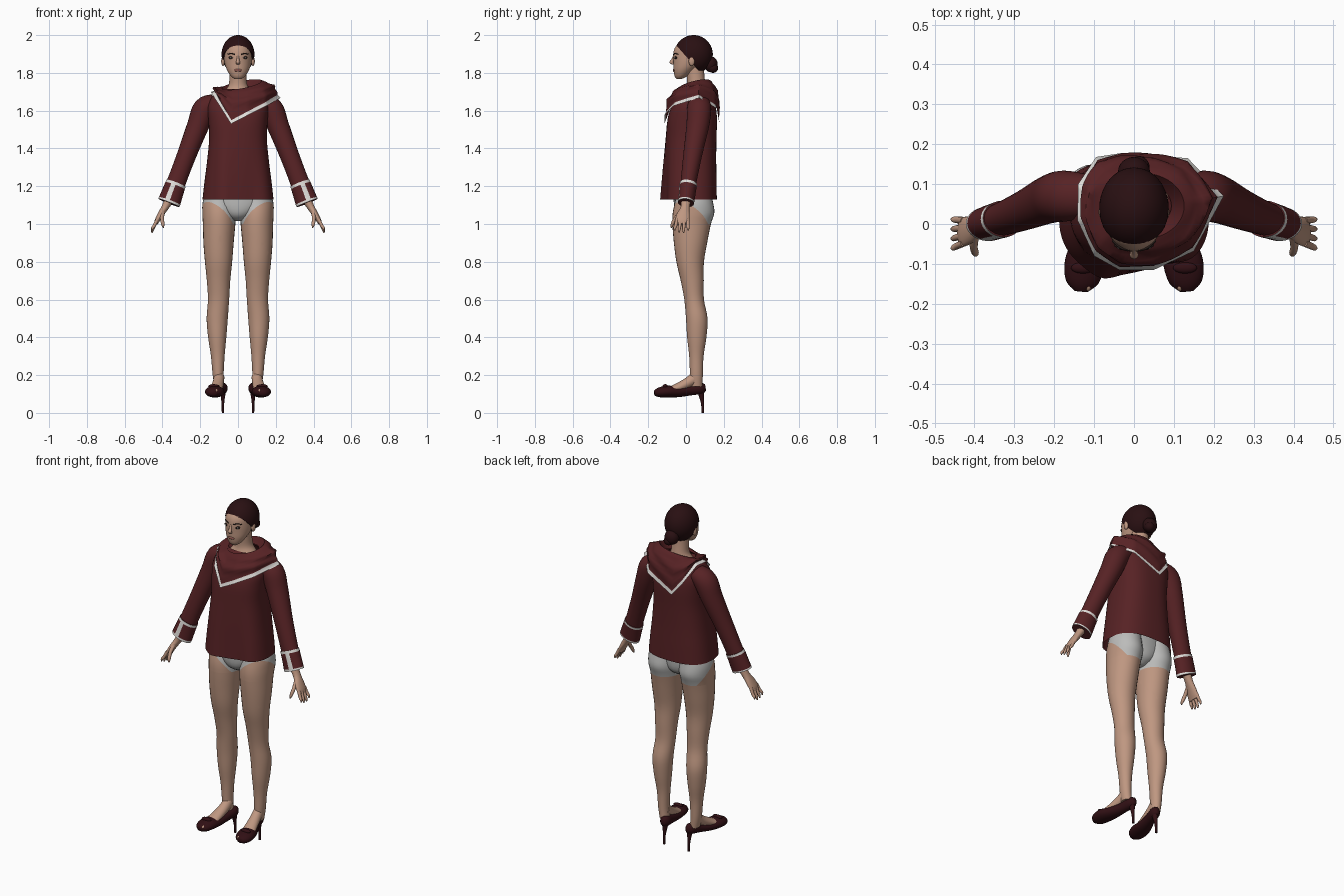
import bpy, bmesh, math
from mathutils import Vector, Matrix

cube = bpy.data.objects.get("Cube")
if cube:
    bpy.data.objects.remove(cube)


def material(name, r, g, b):
    m = bpy.data.materials.new(name)
    m.diffuse_color = (r, g, b, 1)
    m.use_nodes = True
    node = next(n for n in m.node_tree.nodes if n.type == "BSDF_PRINCIPLED")
    node.inputs["Base Color"].default_value = (r, g, b, 1)
    node.inputs["Roughness"].default_value = 0.8
    return m


SKIN = material("skin", .52, .31, .22)
WOOL = material("maroon wool", .095, .016, .018)
TRIM = material("white trim", .75, .73, .7)
COTTON = material("grey cotton", .5, .5, .49)
HAIR = material("dark hair", .022, .005, .006)
LEATHER = material("dark leather", .03, .005, .007)
LIP = material("lip", .3, .11, .09)
DARK = material("eye dark", .02, .012, .01)


def finish(bm, name, mats, mirror=False, sharp=60):
    """Turn a bmesh into a smooth object, mirrored across x if asked."""
    bmesh.ops.recalc_face_normals(bm, faces=bm.faces)
    mesh = bpy.data.meshes.new(name)
    bm.to_mesh(mesh)
    bm.free()
    for m in mats:
        mesh.materials.append(m)
    for p in mesh.polygons:
        p.use_smooth = True
    mesh.set_sharp_from_angle(angle=math.radians(sharp))
    ob = bpy.data.objects.new(name, mesh)
    bpy.context.collection.objects.link(ob)
    if mirror:
        ob.modifiers.new("mirror", "MIRROR").use_mirror_merge = False
    return ob


def smooth(st, sub):
    """Catmull-Rom curve through the stations."""
    out = []
    for i in range(len(st) - 1):
        a, b, c, d = st[max(i - 1, 0)], st[i], st[i + 1], st[min(i + 2, len(st) - 1)]
        for k in range(sub):
            t = k / sub
            out.append([.5 * (2 * q + (r - p) * t + (2 * p - 5 * q + 4 * r - s) * t * t
                              + (3 * q - p - 3 * r + s) * t ** 3) for p, q, r, s in zip(a, b, c, d)])
    return out + [list(st[-1])]


def skin_rings(bm, rings, pick=None, caps=True):
    """Join closed rings of points with quads."""
    vs = [[bm.verts.new(p) for p in ring] for ring in rings]
    n = len(vs[0])
    for i in range(len(vs) - 1):
        for j in range(n):
            k = (j + 1) % n
            f = bm.faces.new((vs[i][j], vs[i][k], vs[i + 1][k], vs[i + 1][j]))
            f.material_index = pick(i, j) if pick else 0
    if caps:
        bm.faces.new(vs[0])
        bm.faces.new(vs[-1])


def loft(st, ref=(0, 1, 0), flat=False, seg=28, sub=4, power=2, pick=None, caps=True):
    """Loft of (x, y, z, half width, half depth) stations."""
    pts = smooth(st, sub)
    centres = [Vector(p[:3]) for p in pts]
    rings = []
    for i, p in enumerate(pts):
        t = centres[min(i + 1, len(pts) - 1)] - centres[max(i - 1, 0)]
        t = Vector((0, 0, 1)) if flat else t.normalized()
        v = Vector(ref)
        v = (v - t * v.dot(t)).normalized()
        u = v.cross(t)
        ring = []
        for j in range(seg):
            a = math.tau * j / seg
            c, s = (math.copysign(abs(w) ** (2 / power), w) for w in (math.cos(a), math.sin(a)))
            ring.append(centres[i] + u * c * max(p[3], .002) + v * s * max(p[4], .002))
        rings.append(ring)
    bm = bmesh.new()
    skin_rings(bm, rings, pick, caps)
    return bm


def ball(name, mat, centre, radii, mirror=False):
    bm = bmesh.new()
    bmesh.ops.create_uvsphere(bm, u_segments=24, v_segments=16, radius=1,
                              matrix=Matrix.Translation(centre) @ Matrix.Diagonal((*radii, 1)))
    return finish(bm, name, [mat], mirror)


# Legs and pelvis, with the briefs cut in along slanted leg lines
def cut_briefs(bm):
    for co, no in (((0, 0, .962), (-.833, .72, 1)), ((0, 0, .962), (.833, .72, 1)), ((0, 0, 1), (0, 0, 1))):
        bmesh.ops.bisect_plane(bm, geom=bm.verts[:] + bm.edges[:] + bm.faces[:], plane_co=co, plane_no=no)
    for f in bm.faces:
        c = f.calc_center_median()
        f.material_index = int(c.z > max(1, .962 + .833 * abs(c.x) - .72 * c.y))
    return bm


leg = loft([(.09, .04, 1.2, .07, .085), (.1, .042, 1.12, .086, .1), (.1, .04, 1.06, .089, .11),
            (.1, .03, 1, .086, .102), (.103, .024, .9, .08, .088), (.103, .022, .8, .072, .073),
            (.103, .033, .7, .062, .061), (.103, .043, .6, .056, .052), (.11, .057, .5, .056, .057),
            (.11, .057, .4, .048, .051), (.107, .055, .3, .036, .038), (.105, .055, .2, .029, .034),
            (.098, .055, .14, .026, .032)], flat=True)
finish(cut_briefs(leg), "legs", [SKIN, COTTON], True)
pelvis = loft([(0, .03, 1.015, .025, .04), (0, .03, 1.05, .09, .085), (0, .03, 1.13, .165, .095),
               (0, .03, 1.3, .13, .085)], flat=True)
finish(cut_briefs(pelvis), "pelvis", [SKIN, COTTON])

# Feet and open-toed heeled shoes
foot = loft([(.1, .055, .19, .028, .034), (.104, .015, .163, .029, .028), (.113, -.04, .135, .034, .024),
             (.122, -.09, .118, .04, .018)], ref=(0, 0, 1))
finish(foot, "feet", [SKIN], True)
shoe = loft([(.078, .102, .135, .012, .018), (.082, .078, .131, .028, .03), (.094, .02, .12, .03, .028),
             (.111, -.045, .112, .042, .029), (.124, -.1, .113, .05, .031), (.13, -.145, .108, .041, .025),
             (.132, -.168, .105, .018, .013)], ref=(0, 0, 1))
finish(shoe, "shoes", [LEATHER], True)
heel = loft([(.08, .089, 0, .006, .006), (.08, .087, .05, .007, .008), (.08, .08, .1, .014, .016),
             (.081, .075, .13, .025, .026)], flat=True, seg=16)
finish(heel, "heels", [LEATHER], True)
for i in range(3):
    ball(f"toe_{i + 1}", SKIN, (.115 + .015 * i, -.155 + .003 * i, .116), (.008, .013, .01), True)
ball("shoe_bow", LEATHER, (.128, -.11, .141), (.03, .014, .011), True)

# Sweater body, flaring to a hem with a soft fold
body = loft([(0, .025, 1.13, .188, .138), (0, .025, 1.22, .178, .137), (0, .025, 1.33, .164, .135),
             (0, .028, 1.45, .153, .133), (0, .033, 1.55, .157, .131), (0, .04, 1.62, .16, .117),
             (0, .05, 1.68, .135, .085), (0, .055, 1.715, .085, .06)],
            flat=True, seg=64, power=2.6, caps=False)
for v in body.verts:
    w = min(max((1.55 - v.co.z) / .42, 0), 1)
    if v.co.y < .02:
        v.co.y -= w * (.035 * math.exp(-((v.co.x + .08) / .05) ** 2) + .006 * math.cos(40 * v.co.x))
finish(body, "sweater_body", [WOOL])

# Sleeves and trimmed cuffs
sleeve = loft([(.12, .07, 1.645, .045, .055), (.175, .07, 1.61, .063, .064), (.212, .062, 1.52, .058, .06),
               (.27, .036, 1.37, .051, .05), (.325, .014, 1.225, .05, .042), (.362, .001, 1.125, .055, .038)])
finish(sleeve, "sleeves", [WOOL], True)


def cuff_colour(i, j):
    front_strip = 19 <= j <= 20
    return int(i in (0, 4) or front_strip)


cuff = loft([(.328, .013, 1.215, .054, .046), (.333, .011, 1.202, .055, .046), (.342, .008, 1.178, .056, .045),
             (.352, .005, 1.15, .058, .044), (.362, .001, 1.122, .06, .043), (.366, 0, 1.112, .06, .043)],
            sub=1, pick=cuff_colour)
finish(cuff, "cuffs", [WOOL, TRIM], True)

# Draped lopsided collar: pointed lower edge, rolled neck edge
EDGE = [(-.037, -.115, 1.53), (.05, -.115, 1.575), (.15, -.068, 1.625), (.225, .07, 1.668), (.135, .165, 1.61),
        (-.03, .178, 1.53), (-.095, .168, 1.61), (-.14, .1, 1.7), (-.142, .01, 1.695), (-.1, -.08, 1.63)]
lower = []
for i, p in enumerate(EDGE):
    q = Vector(EDGE[(i + 1) % len(EDGE)])
    lower += [Vector(p).lerp(q, k / 8) for k in range(8)]
hub = Vector((.02, .045, 0))
rows = []
for p in lower:
    a = math.atan2(p.y - hub.y, p.x - hub.x)
    out = Vector((math.cos(a), math.sin(a), 0))

    def neck(scale, drop):
        return hub + Vector((.115 * scale * out.x, .09 * scale * out.y,
                             1.735 + .02 * out.x + .02 * out.y - drop))

    top = neck(1, 0)
    start = p + (top - p).normalized() * .022
    line = [p, start]
    for k in range(1, 9):
        t = k / 9
        fold = .006 * math.sin(t * 14 + 3 * a) * math.sin(math.pi * t)
        line.append(start.lerp(top, t) + (out + Vector((0, 0, .5))) * (.02 * math.sin(math.pi * t) + fold))
    rows.append(line + [top, neck(.92, -.003), neck(.8, .015), neck(.64, .035)])
collar = bmesh.new()
skin_rings(collar, list(zip(*rows)), lambda i, j: int(i == 0), caps=False)
finish(collar, "collar", [WOOL, TRIM])

# Hands
palm = loft([(.362, .001, 1.13, .024, .026), (.388, -.005, 1.085, .019, .024), (.41, -.014, 1.05, .016, .034),
             (.428, -.02, 1.018, .013, .037), (.435, -.02, 1, .009, .032)], seg=20)
finish(palm, "palms", [SKIN], True)
for i in range(4):
    y = -.048 + .019 * i
    reach = (.012, .002, 0, .012)[i]
    finger = loft([(.427, y, 1.025, .009, .009), (.444, y * 1.15, .99, .0085, .0085),
                   (.453, y * 1.25, .967 + reach, .007, .007), (.455, y * 1.25, .953 + reach, .003, .003)], seg=12)
    finish(finger, f"finger_{i + 1}", [SKIN], True)
thumb = loft([(.398, -.022, 1.07, .012, .012), (.402, -.055, 1.03, .01, .01), (.398, -.072, 1, .009, .009),
              (.395, -.078, .98, .003, .003)], seg=12)
finish(thumb, "thumbs", [SKIN], True)

# Neck and head
neck_mesh = loft([(0, .05, 1.66, .11, .07), (0, .053, 1.7, .075, .058), (0, .055, 1.735, .05, .049),
                  (0, .05, 1.79, .045, .047), (0, .045, 1.85, .045, .05)], flat=True)
finish(neck_mesh, "neck", [SKIN])
head = loft([(0, -.037, 1.767, .018, .012), (0, -.026, 1.783, .038, .034), (0, -.01, 1.815, .058, .056),
             (0, .01, 1.85, .07, .077), (0, .025, 1.89, .075, .093), (0, .03, 1.93, .074, .09),
             (0, .035, 1.965, .055, .066), (0, .035, 1.99, .015, .02)], flat=True, seg=40)
finish(head, "head", [SKIN])
nose = loft([(0, -.062, 1.893, .006, .006), (0, -.07, 1.873, .007, .007), (0, -.077, 1.856, .011, .011),
             (0, -.07, 1.845, .009, .007)], flat=True, seg=16)
finish(nose, "nose", [SKIN])
ball("ears", SKIN, (.079, .03, 1.862), (.01, .016, .025), True)
ball("lips", LIP, (0, -.062, 1.814), (.021, .008, .008))
ball("eye_rims", DARK, (.033, -.0525, 1.881), (.017, .008, .008), True)
ball("eyeballs", TRIM, (.033, -.0545, 1.88), (.012, .0085, .005), True)
ball("irises", DARK, (.033, -.06, 1.88), (.005, .005, .005), True)
brow = loft([(.016, -.0655, 1.897, .003, .003), (.034, -.059, 1.903, .003, .003),
             (.054, -.042, 1.899, .0025, .0025)], ref=(0, 0, 1), seg=8)
finish(brow, "eyebrows", [DARK], True)

# Hair swept back into a low bun
hair = bmesh.new()
bmesh.ops.create_uvsphere(hair, u_segments=40, v_segments=28, radius=1,
                          matrix=Matrix.Translation((0, .04, 1.898)) @ Matrix.Diagonal((.087, .102, .102, 1)))
bmesh.ops.bisect_plane(hair, geom=hair.verts[:] + hair.edges[:] + hair.faces[:], clear_inner=True,
                       plane_co=(0, -.055, 1.95), plane_no=(0, 1.13, 1))
bmesh.ops.holes_fill(hair, edges=[e for e in hair.edges if e.is_boundary])
finish(hair, "hair", [HAIR], sharp=50)
ball("bun", HAIR, (0, .132, 1.845), (.04, .036, .042))
ball("bun_coil", HAIR, (.012, .143, 1.826), (.027, .027, .026))
